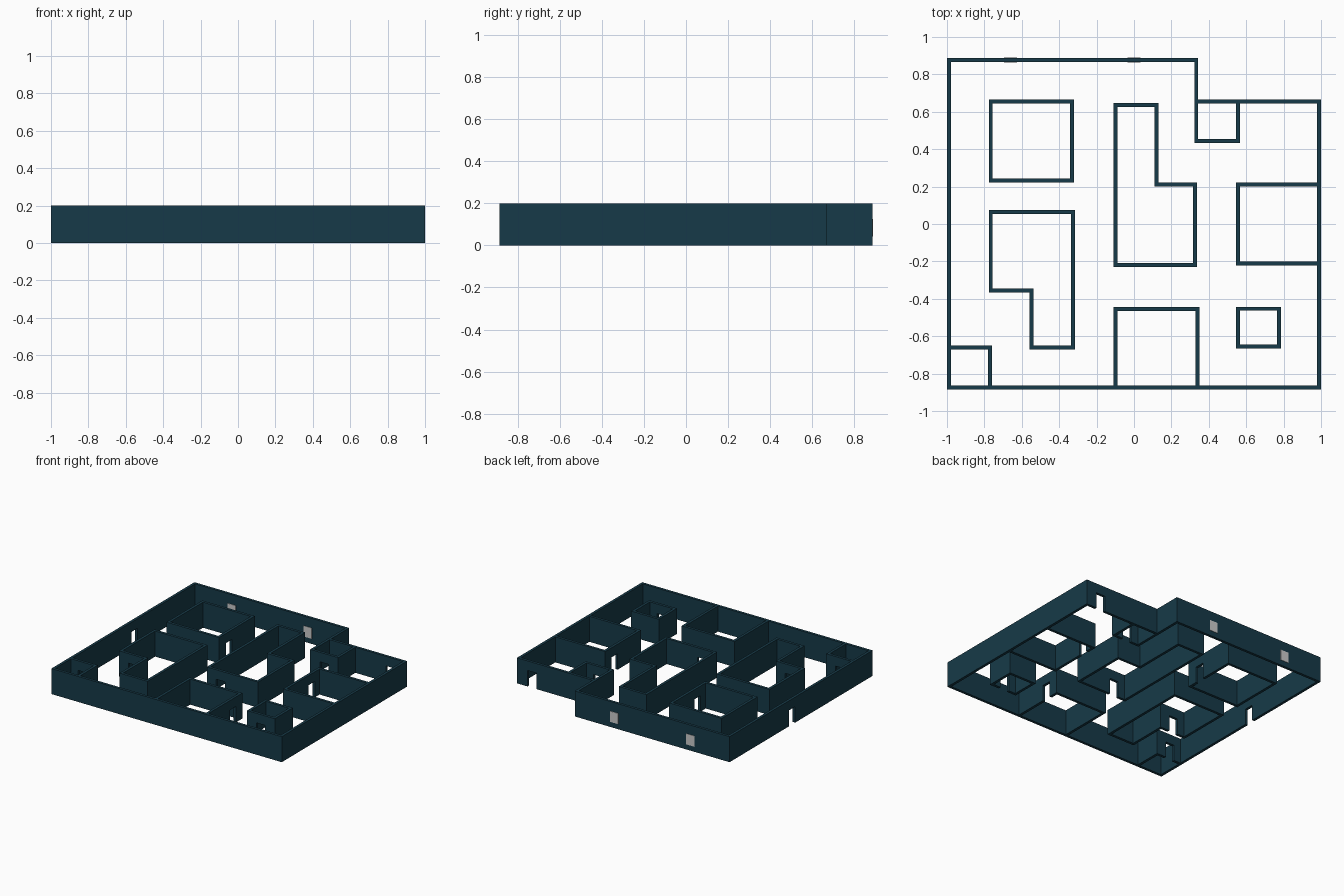
import bpy, bmesh
from mathutils import Vector

if "Cube" in bpy.data.objects:
    bpy.data.objects.remove(bpy.data.objects["Cube"])

H = 0.2            # wall height
T = 0.0105         # half wall thickness
DOOR_W, DOOR_H = 0.076, 0.125

wall_mat = bpy.data.materials.new("dark_teal")
wall_mat.diffuse_color = (0.008, 0.042, 0.065, 1)
wall_mat.use_nodes = True
wall_mat.node_tree.nodes["Principled BSDF"].inputs["Base Color"].default_value = wall_mat.diffuse_color


def add_panel(bm, a, b, door):
    """Upright wall panel from a to b with an optional doorway at world coordinate door."""
    d = (b - a).normalized()
    n = Vector((-d.y, d.x)) * T
    length = (b - a).length
    side = [(0, 0)]
    if door is not None:
        c = abs(door - (a.x if abs(d.x) > 0.5 else a.y))
        l, r = c - DOOR_W / 2, c + DOOR_W / 2
        side += [(l, 0), (l, DOOR_H), (r, DOOR_H), (r, 0)]
    side += [(length, 0), (length, H), (0, H)]
    verts = []
    for s, z in side:
        p = a + d * s - n
        verts.append(bm.verts.new((p.x, p.y, z)))
    face = bm.faces.new(verts)
    out = bmesh.ops.extrude_face_region(bm, geom=[face])
    moved = [v for v in out["geom"] if isinstance(v, bmesh.types.BMVert)]
    bmesh.ops.translate(bm, verts=moved, vec=(n.x * 2, n.y * 2, 0))


def walls(name, pts, doors, closed=True):
    """Run of walls along centre lines; doors maps segment index to doorway centre."""
    bm = bmesh.new()
    pts = [Vector(p) for p in pts]
    count = len(pts) if closed else len(pts) - 1
    for i in range(count):
        a, b = pts[i], pts[(i + 1) % len(pts)]
        d = (b - a).normalized() * T
        last = not closed and i == count - 1
        add_panel(bm, a + d, b - d if last else b + d, doors.get(i))
    bmesh.ops.recalc_face_normals(bm, faces=bm.faces[:])
    me = bpy.data.meshes.new(name)
    bm.to_mesh(me)
    bm.free()
    me.materials.append(wall_mat)
    bpy.context.collection.objects.link(bpy.data.objects.new(name, me))


def rect(x0, x1, y0, y1):
    return [(x0, y0), (x1, y0), (x1, y1), (x0, y1)]


L, R, F, B, B2 = -0.988, 0.989, -0.875, 0.876, 0.656

# Outer walls with a stepped back corner
walls("outer_wall", [(L, F), (R, F), (R, B2), (0.333, B2), (0.333, B), (L, B)],
      {2: 0.87, 5: 0.112})

# Free-standing rooms
walls("square_room", rect(-0.766, -0.331, 0.233, 0.656), {1: 0.345})
walls("left_l_room", [(-0.766, -0.355), (-0.548, -0.355), (-0.548, -0.66),
                      (-0.326, -0.66), (-0.326, 0.064), (-0.766, 0.064)], {0: -0.657})
walls("centre_l_room", [(-0.099, -0.22), (0.325, -0.22), (0.325, 0.212),
                        (0.12, 0.212), (0.12, 0.636), (-0.099, 0.636)], {0: 0.01})
walls("small_room", rect(0.556, 0.775, -0.656, -0.453), {0: 0.665})

# Rooms built against the outer walls
walls("right_room", [(R, 0.211), (0.556, 0.211), (0.556, -0.211), (R, -0.211)],
      {1: 0.105}, closed=False)
walls("front_room", [(-0.099, F), (-0.099, -0.455), (0.339, -0.455), (0.339, F)],
      {2: -0.56}, closed=False)
walls("corner_room", [(L, -0.66), (-0.771, -0.66), (-0.771, F)], {0: -0.88}, closed=False)
walls("back_room", [(0.333, B2), (0.333, 0.443), (0.556, 0.443), (0.556, B2)],
      {1: 0.445}, closed=False)

# Grey windows set through the back wall
for i, x in enumerate((-0.66, 0.0)):
    bpy.ops.mesh.primitive_cube_add(size=1, location=(x, B, 0.083))
    w = bpy.context.object
    w.name = f"window_{i + 1}"
    w.scale = (0.07, T * 2 + 0.006, 0.084)
